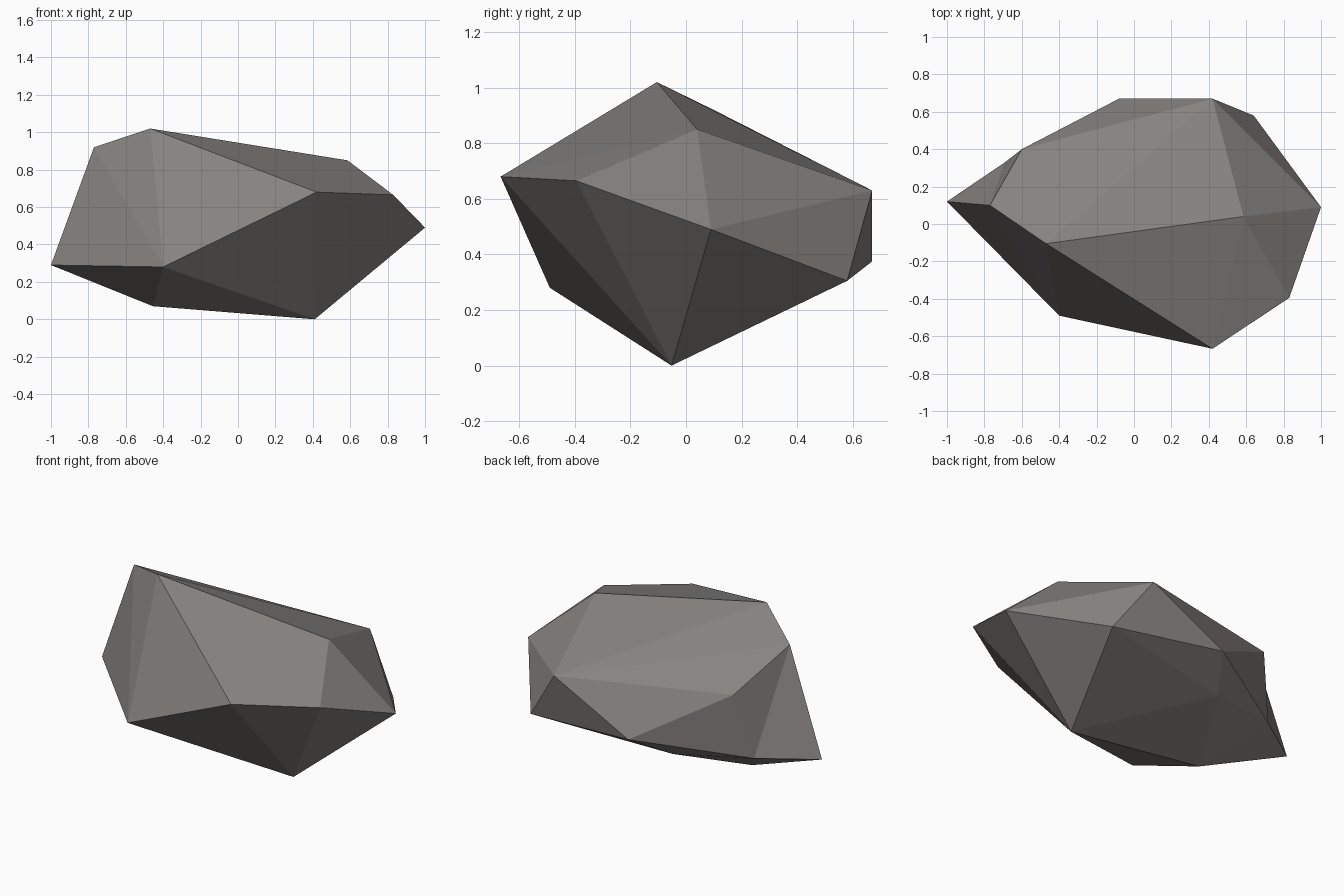
import bpy, bmesh

if "Cube" in bpy.data.objects:
    bpy.data.objects.remove(bpy.data.objects["Cube"])

# Corner points of the faceted boulder
corners = [
    (-1.0, 0.12, 0.29), (-0.77, 0.10, 0.92), (-0.60, 0.40, 0.683),
    (-0.08, 0.67, 0.375), (0.42, 0.67, 0.63), (0.64, 0.58, 0.305),
    (1.0, 0.09, 0.49), (0.83, -0.395, 0.665), (0.42, -0.667, 0.68),
    (-0.40, -0.49, 0.28), (-0.47, -0.105, 1.02), (0.585, 0.04, 0.85),
    (0.41, -0.052, 0.0), (-0.455, 0.015, 0.07), (-0.225, 0.45, 0.243),
    (-0.69, 0.33, 0.294),
]
SIDE_TIP, LEFT_PEAK, BACK_LEDGE, LOW_BACK = 0, 1, 2, 15

# Wrap the corners in a faceted skin
bm = bmesh.new()
verts = [bm.verts.new(c) for c in corners]
bmesh.ops.convex_hull(bm, input=verts)

# Small dent on the left end: turn the ridge between tip and ledge into a valley
ridge = bm.edges.get((verts[SIDE_TIP], verts[BACK_LEDGE]))
if ridge:
    opposite = {v for f in ridge.link_faces for v in f.verts}
    if opposite == {verts[i] for i in (SIDE_TIP, LEFT_PEAK, BACK_LEDGE, LOW_BACK)}:
        bmesh.ops.rotate_edges(bm, edges=[ridge], use_ccw=True)
bmesh.ops.recalc_face_normals(bm, faces=bm.faces[:])

mesh = bpy.data.meshes.new("boulder")
bm.to_mesh(mesh)
bm.free()

# Warm grey stone, flat shaded
stone = bpy.data.materials.new("warm_grey_stone")
stone.diffuse_color = (0.245, 0.23, 0.22, 1.0)
stone.use_nodes = True
stone.node_tree.nodes["Principled BSDF"].inputs["Base Color"].default_value = stone.diffuse_color
mesh.materials.append(stone)
boulder = bpy.data.objects.new("boulder", mesh)
bpy.context.collection.objects.link(boulder)
